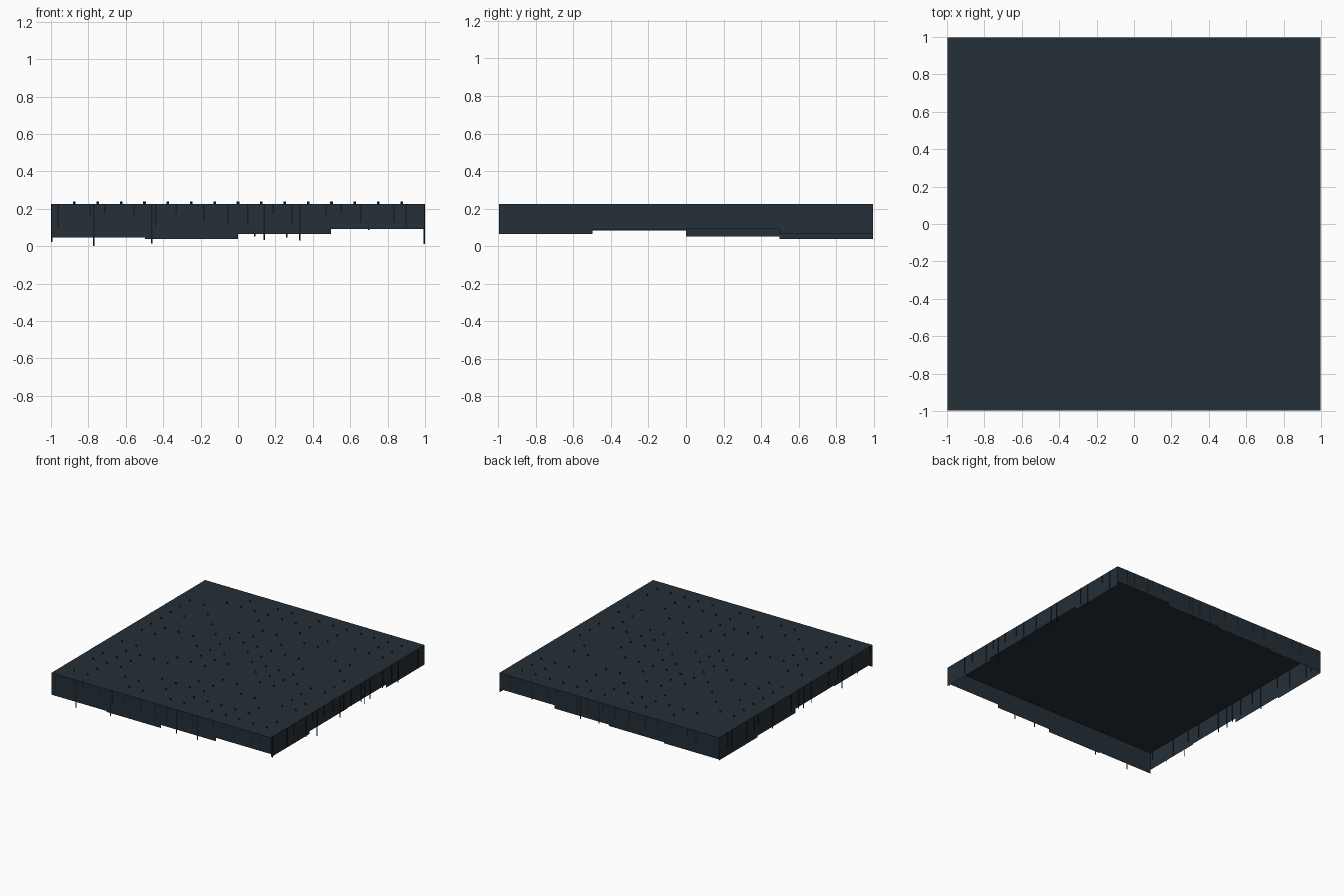
import bpy, random
from mathutils import Vector

if "Cube" in bpy.data.objects:
    bpy.data.objects.remove(bpy.data.objects["Cube"])

random.seed(4)
H = 0.996      # half width of the canopy
TOP = 0.226    # height of the flat roof
W = 0.008      # strand width


def material(name, color):
    m = bpy.data.materials.new(name)
    m.diffuse_color = color
    m.use_nodes = True
    m.node_tree.nodes["Principled BSDF"].inputs["Base Color"].default_value = m.diffuse_color
    return m


CLOTH = material("dark_cloth", (0.018, 0.029, 0.038, 1))
FIBRE = material("dark_fibre", (0.008, 0.011, 0.013, 1))


def quads(name, faces, mat):
    """Make one object from a list of four-cornered faces."""
    verts = [v for f in faces for v in f]
    idx = [tuple(range(i * 4, i * 4 + 4)) for i in range(len(faces))]
    me = bpy.data.meshes.new(name)
    me.from_pydata(verts, [], idx)
    me.materials.append(mat)
    ob = bpy.data.objects.new(name, me)
    bpy.context.collection.objects.link(ob)
    return ob


def wall(a, b, z0, z1):
    """Upright face between two ground points."""
    return [(a[0], a[1], z0), (b[0], b[1], z0), (b[0], b[1], z1), (a[0], a[1], z1)]


def blade(x, y, z0, z1, w=W):
    """Thin upright strip facing the front."""
    return wall((x - w / 2, y), (x + w / 2, y), z0, z1)


# Flat roof sheet
quads("roof_sheet", [[(-H, -H, TOP), (H, -H, TOP), (H, H, TOP), (-H, H, TOP)]], CLOTH)

# Stepped skirts: four panels per side, each with its own lower edge,
# listed in the direction start -> end
SKIRTS = {
    "front": ((-H, -H), (H, -H), (0.047, 0.039, 0.064, 0.092)),
    "right": ((H, -H), (H, H), (0.066, 0.088, 0.092, 0.066)),
    "back": ((H, H), (-H, H), (0.094, 0.067, 0.056, 0.048)),
    "left": ((-H, H), (-H, -H), (0.039, 0.051, 0.085, 0.078)),
}
for side, (start, end, edges) in SKIRTS.items():
    a, b = Vector(start), Vector(end)
    quads(side + "_skirt",
          [wall(a.lerp(b, i / 4), a.lerp(b, (i + 1) / 4), z, TOP) for i, z in enumerate(edges)],
          CLOTH)

# Hanging strands: long ones read from the front, the rest scattered
front = [(-0.77, 0.0), (-0.46, 0.015), (0.14, 0.032), (0.33, 0.03)]
back = [(0.09, 0.052), (0.26, 0.045), (0.70, 0.086)]
strands = {
    "front": [blade(x, -H - 0.002, z, TOP) for x, z in front],
    "back": [blade(x, H + 0.002, z, TOP) for x, z in back],
    "right": [blade(H, y, z, TOP) for y, z in ((-0.4, 0.012), (-0.1, 0.05), (0.22, 0.04))],
    "left": [blade(-H, y, z, TOP) for y, z in ((-0.6, 0.022), (-0.1, 0.05), (0.3, 0.035))],
}
for i in range(16):
    t = -0.94 + i * 0.125 + random.uniform(-0.04, 0.04)
    for side, s in (("front", -1), ("back", 1)):
        strands[side].append(blade(t, s * (H + 0.002), random.uniform(0.095, 0.18), TOP))
    for side, s in (("right", 1), ("left", -1)):
        strands[side].append(blade(s * H, t + random.uniform(-0.02, 0.02),
                                   random.uniform(0.05, 0.16), TOP))
for side, faces in strands.items():
    quads(side + "_strands", faces, FIBRE)

# Small upright tufts on a grid across the roof
tufts = []
for i in range(-7, 8):
    for j in range(-7, 8):
        if random.random() < 0.65:
            tufts.append(blade(i / 8, j / 8, TOP, TOP + 0.012, 0.014))
quads("roof_tufts", tufts, FIBRE)
